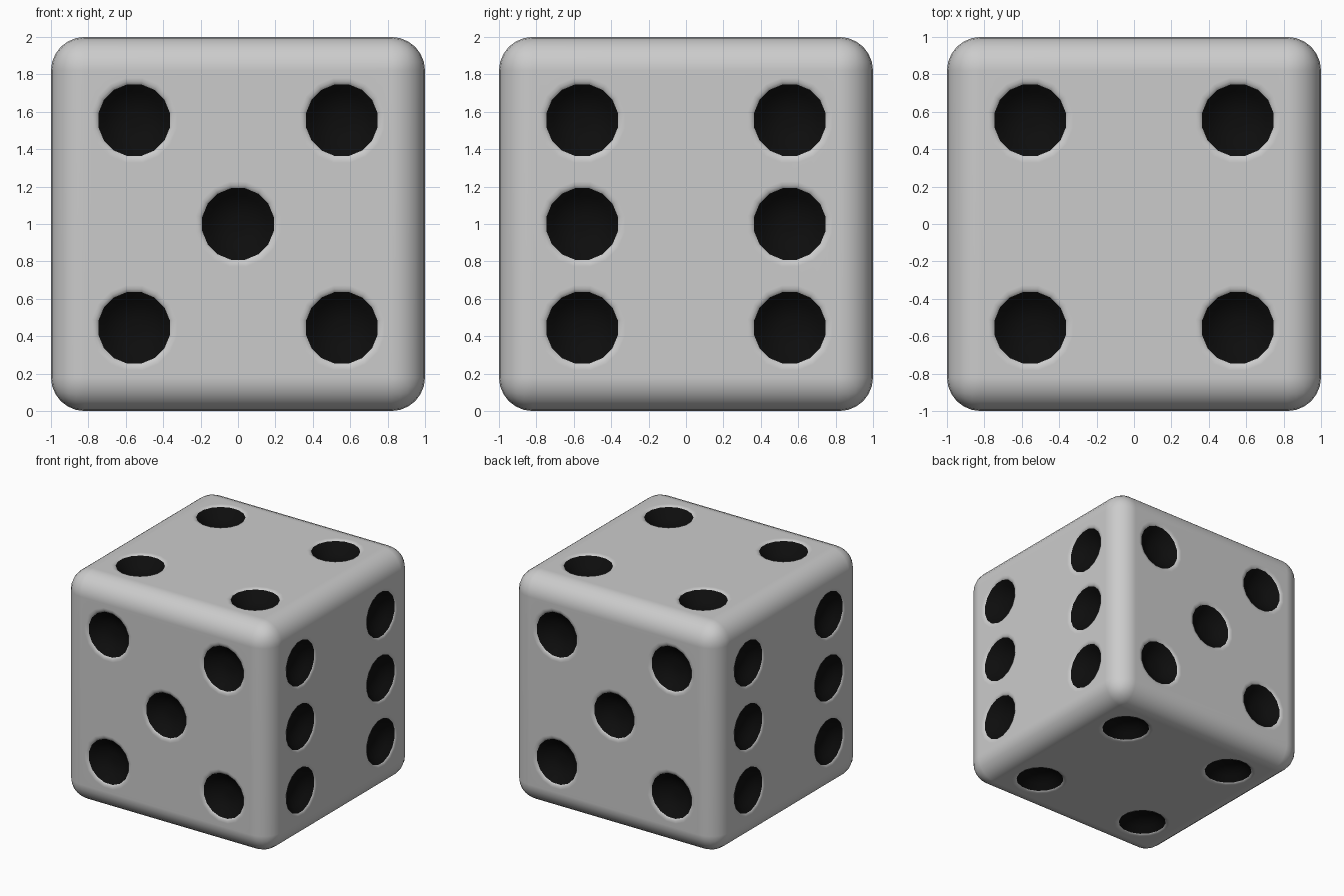
import bpy, bmesh, math
from mathutils import Matrix, Vector

if "Cube" in bpy.data.objects:
    bpy.data.objects.remove(bpy.data.objects["Cube"])

S = 0.555          # pip spacing from face centre
SIDES = 16
CORNERS = [(-S, -S), (S, -S), (-S, S), (S, S)]
FOUR = CORNERS
FIVE = CORNERS + [(0, 0)]
SIX = CORNERS + [(-S, 0), (S, 0)]

def material(name, v):
    m = bpy.data.materials.new(name)
    m.diffuse_color = (v, v, v, 1)
    m.use_nodes = True
    m.node_tree.nodes["Principled BSDF"].inputs["Base Color"].default_value = m.diffuse_color
    return m

grey, black = material("body_grey", 0.8), material("pip_black", 0.004)

def new_object(name, bm):
    bmesh.ops.recalc_face_normals(bm, faces=bm.faces)
    me = bpy.data.meshes.new(name)
    bm.to_mesh(me)
    bm.free()
    me.materials.append(grey)
    me.materials.append(black)
    ob = bpy.data.objects.new(name, me)
    bpy.context.collection.objects.link(ob)
    return ob

# Body: cube with rounded edges
bm = bmesh.new()
bmesh.ops.create_cube(bm, size=2, matrix=Matrix.Translation((0, 0, 1)))
bmesh.ops.bevel(bm, geom=bm.edges[:], offset=0.18, segments=6, profile=0.5,
                affect='EDGES', clamp_overlap=True)
die = new_object("die_body", bm)

# Pip cutter: turned bowl with a soft lip (radius, height above face)
PROFILE = [(0.04, -0.10), (0.10, -0.086), (0.155, -0.055), (0.195, -0.010),
           (0.212, -0.003), (0.235, 0.0006), (0.235, 0.06)]

def add_pip(bm, mat):
    rings = []
    for r, h in PROFILE:
        ring = []
        for i in range(SIDES):
            a = 2 * math.pi * (i + 0.5) / SIDES
            ring.append(bm.verts.new(mat @ Vector((r * math.cos(a), r * math.sin(a), h))))
        rings.append(ring)
    bm.faces.new(rings[0][::-1]).material_index = 1
    bm.faces.new(rings[-1])
    for k in range(len(rings) - 1):
        a, b = rings[k], rings[k + 1]
        for i in range(SIDES):
            j = (i + 1) % SIDES
            f = bm.faces.new((a[i], a[j], b[j], b[i]))
            f.material_index = 1 if k < 3 else 0

# Opposite faces carry the same number of pips
bm = bmesh.new()
R = Matrix.Rotation
FACES = [(R(math.pi / 2, 4, 'X'), FIVE),
         (R(math.pi / 2, 4, 'Z') @ R(math.pi / 2, 4, 'X'), SIX),
         (Matrix.Identity(4), FOUR)]
for rot, layout in FACES:
    for flip in (0, math.pi):
        for u, v in layout:
            add_pip(bm, Matrix.Translation((0, 0, 1)) @ rot @ R(flip, 4, 'Y')
                    @ Matrix.Translation((u, v, 1)))
cutter = new_object("pip_cutter", bm)

# Carve the pips
mod = die.modifiers.new("carve_pips", 'BOOLEAN')
mod.operation = 'DIFFERENCE'
mod.solver = 'EXACT'
mod.object = cutter
bpy.context.view_layer.objects.active = die
die.select_set(True)
bpy.ops.object.modifier_apply(modifier=mod.name)
bpy.data.objects.remove(cutter, do_unlink=True)

# Smooth shading, with the flat faces kept flat
bpy.ops.object.shade_smooth_by_angle(angle=math.radians(40))
wn = die.modifiers.new("face_weighted", 'WEIGHTED_NORMAL')
wn.keep_sharp = True
